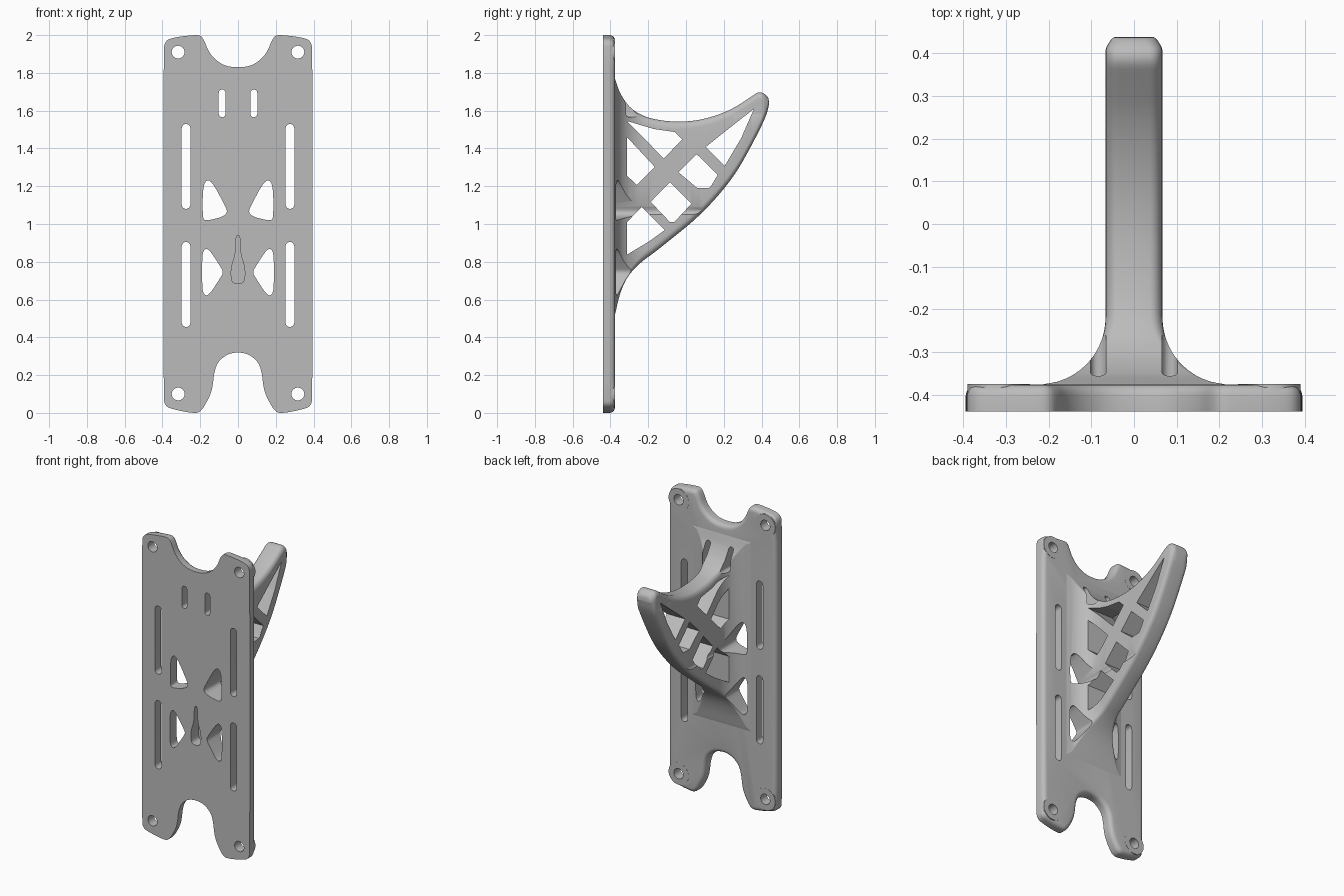
import bpy, bmesh, math

if "Cube" in bpy.data.objects:
    bpy.data.objects.remove(bpy.data.objects["Cube"])

FRONT, BACK = -0.44, -0.376

grey = bpy.data.materials.new("plain grey")
grey.use_nodes = True
COLOUR = (0.5, 0.5, 0.5, 1)
grey.diffuse_color = COLOUR
grey.node_tree.nodes["Principled BSDF"].inputs["Base Color"].default_value = COLOUR


def soften(pts, rounds=2, closed=True):
    """Corner cutting, turns a few points into a rounded line."""
    for _ in range(rounds):
        out = [] if closed else [pts[0]]
        n = len(pts)
        for i in range(n if closed else n - 1):
            a, b = pts[i], pts[(i + 1) % n]
            for t in (0.25, 0.75):
                out.append((a[0] + (b[0] - a[0]) * t, a[1] + (b[1] - a[1]) * t))
        pts = out if closed else out + [pts[-1]]
    return pts


def mirrored(pts):
    return [(-u, v) for u, v in pts]


def prism(bm, pts, lo, hi, axis="y"):
    """Extrude an (x, z) outline along y, or a (y, z) outline along x."""
    place = (lambda u, v, d: (u, d, v)) if axis == "y" else (lambda u, v, d: (d, u, v))
    a = [bm.verts.new(place(u, v, lo)) for u, v in pts]
    b = [bm.verts.new(place(u, v, hi)) for u, v in pts]
    faces = [bm.faces.new(a), bm.faces.new(b[::-1])]
    for i in range(len(pts)):
        j = (i + 1) % len(pts)
        faces.append(bm.faces.new((a[j], a[i], b[i], b[j])))
    bmesh.ops.recalc_face_normals(bm, faces=faces)
    return faces[1]


def finish(bm, name):
    mesh = bpy.data.meshes.new(name)
    bm.to_mesh(mesh)
    bm.free()
    mesh.materials.append(grey)
    obj = bpy.data.objects.new(name, mesh)
    bpy.context.scene.collection.objects.link(obj)
    return obj


def combine(obj, tool, operation):
    mod = obj.modifiers.new(operation, "BOOLEAN")
    mod.object, mod.operation, mod.solver = tool, operation, "EXACT"
    dg = bpy.context.evaluated_depsgraph_get()
    mesh = bpy.data.meshes.new_from_object(obj.evaluated_get(dg))
    obj.modifiers.clear()
    obj.data = mesh


def circle(x, z, r, n=24):
    return [(x + r * math.cos(2 * math.pi * i / n), z + r * math.sin(2 * math.pi * i / n))
            for i in range(n)]


def slot(x, lo, hi, r, n=10):
    arc = [math.pi * i / n for i in range(n + 1)]
    return ([(x + r * math.cos(t), hi - r + r * math.sin(t)) for t in arc]
            + [(x - r * math.cos(t), lo + r - r * math.sin(t)) for t in arc])


# Back plate with scooped ends and a rounded rear edge
half = [(0.05, 1.83), (0.11, 1.86), (0.155, 1.91), (0.18, 1.975), (0.2, 2.0), (0.24, 2.0),
        (0.34, 1.988), (0.385, 1.97), (0.395, 1.92), (0.395, 0.08), (0.385, 0.035),
        (0.34, 0.018), (0.25, 0.0), (0.2, 0.0), (0.155, 0.075), (0.135, 0.13),
        (0.125, 0.225), (0.1, 0.28), (0.04, 0.319)]
bm = bmesh.new()
rear = prism(bm, soften(half + mirrored(half)[::-1]), FRONT, BACK)
bmesh.ops.bevel(bm, geom=list(rear.edges), offset=0.028, segments=4, profile=0.5,
                affect="EDGES", clamp_overlap=False)
plate = finish(bm, "back_plate")

# Flat bosses around the corner screw holes
corners = [(s * 0.317, z) for s in (-1, 1) for z in (0.1, 1.91)]
bm = bmesh.new()
for x, z in corners:
    prism(bm, circle(x, z, 0.073, 32), -0.43, BACK + 0.001)
bosses = finish(bm, "corner_bosses")

# Hook arm: rounded-rectangle slices lofted from the plate to the tip
top_edge = soften([(-0.41, 1.83), (-0.378, 1.78), (-0.355, 1.7), (-0.3, 1.615), (-0.22, 1.567),
                   (-0.12, 1.545), (0.0, 1.54), (0.12, 1.56), (0.24, 1.605), (0.34, 1.67),
                   (0.39, 1.705), (0.437, 1.675), (0.439, 1.64)], 3, False)
low_edge = soften([(-0.41, 0.45), (-0.378, 0.5), (-0.36, 0.6), (-0.32, 0.71), (-0.25, 0.79),
                   (-0.166, 0.85), (-0.06, 0.935), (0.045, 1.02), (0.15, 1.125), (0.26, 1.26),
                   (0.35, 1.42), (0.425, 1.57), (0.439, 1.63)], 3, False)


def height(line, y):
    for (y0, z0), (y1, z1) in zip(line, line[1:]):
        if y <= y1:
            return z0 + (z1 - z0) * (y - y0) / max(y1 - y0, 1e-6)
    return line[-1][1]


def half_width(y):
    r = 0.156
    dy = max(0.0, min(r, -0.22 - y))
    return 0.067 + r - math.sqrt(r * r - dy * dy)


STEPS = 72
bm = bmesh.new()
rings = []
for i in range(STEPS + 1):
    y = -0.41 + 0.849 * (1 - math.cos(math.pi * i / STEPS)) / 2
    hi, lo, w = height(top_edge, y), height(low_edge, y), half_width(y)
    grow = max(0.15, min(1.0, (y + 0.38) / 0.16))
    tip = math.sqrt(max(0.0, min(1.0, (0.439 - y) / 0.03)))
    w -= 0.025 * (1 - tip)
    rx = 0.03 * grow
    rz = min(0.04 * grow, (hi - lo) * 0.45)
    ring = []
    for sx, sz, start in ((1, 1, 0), (-1, 1, 1), (-1, -1, 2), (1, -1, 3)):
        for k in range(6):
            a = math.pi / 2 * (start + k / 5)
            cz = hi - rz if sz > 0 else lo + rz
            ring.append(bm.verts.new((sx * (w - rx) + rx * math.cos(a), y,
                                      cz + rz * math.sin(a))))
    rings.append(ring)
for a, b in zip(rings, rings[1:]):
    for i in range(len(a)):
        j = (i + 1) % len(a)
        bm.faces.new((a[i], a[j], b[j], b[i]))
bm.faces.new(rings[0])
bm.faces.new(rings[-1][::-1])
bmesh.ops.recalc_face_normals(bm, faces=bm.faces)
arm = finish(bm, "hook_arm")

# Openings that run from front to back
upper_gap = [(0.14, 1.23), (0.175, 1.23), (0.187, 1.17), (0.187, 1.045), (0.18, 1.02),
             (0.15, 1.02), (0.075, 1.04), (0.055, 1.065), (0.07, 1.1)]
lower_gap = [(0.155, 0.87), (0.182, 0.865), (0.19, 0.82), (0.19, 0.67), (0.182, 0.625),
             (0.155, 0.62), (0.09, 0.72), (0.078, 0.745), (0.09, 0.77)]
bm = bmesh.new()
for x, z in corners:
    prism(bm, circle(x, z, 0.034), -0.6, 0.6)
for outline in (slot(0.275, 1.08, 1.53, 0.023), slot(0.275, 0.455, 0.905, 0.023),
                slot(0.084, 1.565, 1.712, 0.018), soften(upper_gap), soften(lower_gap)):
    prism(bm, outline, -0.6, 0.6)
    prism(bm, mirrored(outline), -0.6, 0.6)
# Blind keyhole in the front
key = [(0.012, 0.94), (0.012, 0.84), (0.036, 0.775), (0.036, 0.705), (0.02, 0.684)]
prism(bm, soften(key + mirrored(key)[::-1]), -0.6, -0.362)
through = finish(bm, "through_cutter")

# Lattice windows across the arm
windows = [
    [(-0.312, 1.545), (-0.17, 1.503), (-0.06, 1.487), (-0.02, 1.447), (-0.118, 1.347)],
    [(-0.312, 1.46), (-0.165, 1.302), (-0.26, 1.207), (-0.312, 1.255)],
    [(0.056, 1.37), (0.168, 1.26), (0.135, 1.205), (0.125, 1.192), (0.06, 1.19), (-0.04, 1.274)],
    [(0.36, 1.61), (0.29, 1.45), (0.205, 1.308), (0.105, 1.408), (0.22, 1.5)],
    [(-0.085, 1.222), (0.028, 1.107), (-0.06, 1.012), (-0.085, 1.01), (-0.187, 1.117)],
    [(-0.312, 1.01), (-0.235, 1.09), (-0.112, 0.968), (-0.2, 0.905), (-0.312, 0.838)],
]
bm = bmesh.new()
for outline in windows:
    prism(bm, outline, -0.4, 0.4, "x")
lattice = finish(bm, "lattice_cutter")

combine(plate, bosses, "UNION")
combine(plate, through, "DIFFERENCE")
combine(arm, lattice, "DIFFERENCE")
combine(arm, through, "DIFFERENCE")
for helper in (bosses, through, lattice):
    bpy.data.objects.remove(helper)

# Smooth shading with crisp edges
for obj in (plate, arm):
    bpy.ops.object.select_all(action="DESELECT")
    obj.select_set(True)
    bpy.context.view_layer.objects.active = obj
    bpy.ops.object.shade_smooth_by_angle(angle=math.radians(35))
